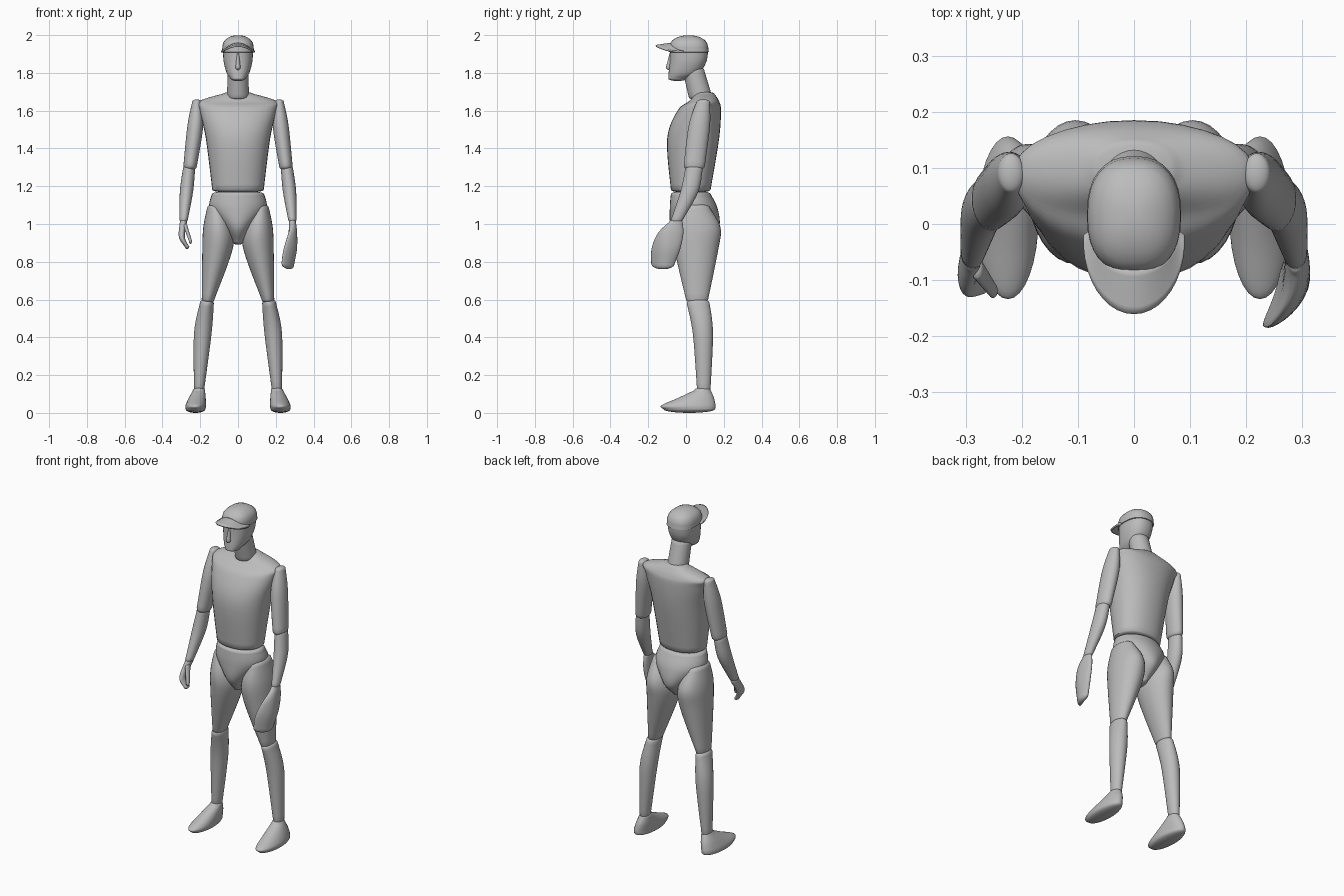
import bpy, bmesh
from math import cos, sin, pi, radians

if "Cube" in bpy.data.objects:
    bpy.data.objects.remove(bpy.data.objects["Cube"], do_unlink=True)

colour = (.5, .5, .5, 1)
grey = bpy.data.materials.new("plain_grey")
grey.use_nodes = True
grey.diffuse_color = colour
grey.node_tree.nodes["Principled BSDF"].inputs["Base Color"].default_value = colour

SIDES, STEPS = 32, 6


def finish(name, bm):
    bmesh.ops.recalc_face_normals(bm, faces=bm.faces)
    mesh = bpy.data.meshes.new(name)
    bm.to_mesh(mesh)
    bm.free()
    mesh.materials.append(grey)
    obj = bpy.data.objects.new(name, mesh)
    bpy.context.collection.objects.link(obj)
    bpy.ops.object.select_all(action='DESELECT')
    obj.select_set(True)
    bpy.context.view_layer.objects.active = obj
    bpy.ops.object.shade_smooth_by_angle(angle=radians(50))
    return obj


def spline(a, b, c, d, t):
    """Catmull-Rom value between b and c."""
    bend = 2 * a - 5 * b + 4 * c - d
    twist = 3 * (b - c) + d - a
    return b + (t * (c - a) + t * t * bend + t ** 3 * twist) / 2


def smooth_rows(rows):
    padded = [rows[0], *rows, rows[-1]]
    out = []
    for four in zip(padded, padded[1:], padded[2:], padded[3:]):
        for s in range(STEPS):
            out.append([spline(*values, s / STEPS) for values in zip(*four)])
    return out + [rows[-1]]


def dome(row, height):
    """Sections that round off the end of a part."""
    z, x0, x1, y0, y1 = row
    out = []
    for degrees in range(20, 90, 15):
        k = (1 - cos(radians(degrees))) / 2
        dx, dy = k * (x1 - x0), k * (y1 - y0)
        out.append((z + height * sin(radians(degrees)), x0 + dx, x1 - dx, y0 + dy, y1 - dy))
    return out


def power(value, exponent):
    size = abs(value) ** (2 / exponent)
    return size if value >= 0 else -size


def loft(name, rows, low, high, square=2, bend=0, bend_from=0, flip=1):
    """Join rounded sections, each a height, x range and y range, with domed ends."""
    rows = sorted(rows)
    body = smooth_rows(rows)
    sections = dome(rows[0], -low)[::-1] + body + dome(rows[-1], high)
    bm = bmesh.new()
    rings = []
    for z, x0, x1, y0, y1 in sections:
        ring = []
        for side in range(SIDES):
            a = 2 * pi * side / SIDES
            x = (x0 + x1) / 2 + (x1 - x0) / 2 * power(cos(a), square)
            y = (y0 + y1) / 2 + (y1 - y0) / 2 * power(sin(a), square)
            x -= bend * min(y - bend_from, 0) ** 2
            ring.append(bm.verts.new((flip * x, y, z)))
        rings.append(ring)
    for lower, upper in zip(rings, rings[1:]):
        for side in range(SIDES):
            after = (side + 1) % SIDES
            bm.faces.new((lower[side], lower[after], upper[after], upper[side]))
    bm.faces.new(rings[0])
    bm.faces.new(rings[-1])
    return finish(name, bm)


def centred(name, rows, low, high, square=2):
    loft(name, [(z, -half, half, y0, y1) for z, half, y0, y1 in rows], low, high, square)


def pair(name, rows, low, high):
    for side, flip in (("left_", 1), ("right_", -1)):
        loft(side + name, rows, low, high, flip=flip)


# Trunk
centred("torso", [(1.18, .136, -.08, .13), (1.45, .17, -.1, .175), (1.6, .203, -.045, .185),
                  (1.65, .205, .015, .175), (1.69, .08, .05, .15)], .015, .01, 2.2)
centred("pelvis", [(1.16, .138, -.08, .13), (1.08, .15, -.086, .168),
                   (.98, .075, -.08, .175), (.91, .03, -.03, .11)], .02, .015)
centred("neck", [(1.67, .058, .015, .14), (1.82, .055, -.02, .095)], .015, .01)

# Head and cap
centred("head", [(1.77, .04, -.094, .005), (1.8, .06, -.092, .07),
                 (1.86, .076, -.086, .108), (1.93, .08, -.085, .118)], .013, .02, 2.3)
centred("cap_crown", [(1.91, .084, -.089, .121), (1.94, .083, -.088, .117)], .004, .06, 2.4)
centred("nose", [(1.83, .013, -.106, -.07), (1.9, .006, -.088, -.07)], .015, .01)

# Curved cap peak, a thin arched sheet
bm = bmesh.new()
COLS, DEPTH = 20, 6
sheet = []
for i in range(COLS + 1):
    across, ahead = cos(pi * i / COLS), sin(pi * i / COLS)
    line = []
    for j in range(DEPTH + 1):
        v = j / DEPTH
        x = across * (.078 + .012 * v)
        y = -.01 * (1 + v) - .07 * ahead * (1 + v)
        z = 1.955 - .042 * across ** 2 - .012 * v * ahead
        line.append(bm.verts.new((x, y, z)))
    sheet.append(line)
for p, q in zip(sheet, sheet[1:]):
    for j in range(DEPTH):
        bm.faces.new((p[j], p[j + 1], q[j + 1], q[j]))
peak = finish("cap_peak", bm)
thick = peak.modifiers.new("thickness", 'SOLIDIFY')
thick.thickness = .01
thick.offset = 0

# Legs
pair("thigh", [(1.08, .07, .165, -.04, .13), (.98, .027, .184, -.07, .183),
               (.86, .03, .189, -.06, .17), (.6, .125, .192, 0, .117)], .02, .03)
pair("shin", [(.58, .128, .202, .004, .125), (.42, .14, .233, .036, .143),
              (.13, .178, .233, .058, .13)], .02, .025)
pair("foot", [(.02, .172, .278, -.12, .154), (.04, .17, .278, -.13, .156),
              (.08, .171, .26, -.04, .148), (.12, .175, .238, .045, .13)], .02, .015)

# Arms
pair("upper_arm", [(1.645, .195, .243, .055, .126), (1.52, .184, .268, .014, .127),
                   (1.31, .217, .289, -.012, .1)], .03, .015)
pair("forearm", [(1.29, .227, .292, -.004, .088), (1.17, .238, .308, -.03, .065),
                 (1.02, .266, .309, -.08, -.018)], .01, .025)

# Cupped mitt on the left hand
loft("left_mitt", [(1.01, .27, .307, -.09, -.018), (.95, .268, .313, -.15, -.014),
                   (.87, .264, .313, -.182, -.03), (.79, .256, .3, -.184, -.06)],
     .03, .015, bend=5, bend_from=-.09)

# Curled right hand
loft("right_palm_and_fingers", [(1.01, .27, .308, -.085, -.02), (.93, .281, .313, -.128, -.065),
                                (.88, .258, .282, -.125, -.08)], .012, .015, flip=-1)
loft("right_thumb", [(.99, .268, .29, -.1, -.06), (.91, .243, .26, -.132, -.105)],
     .015, .01, flip=-1)
